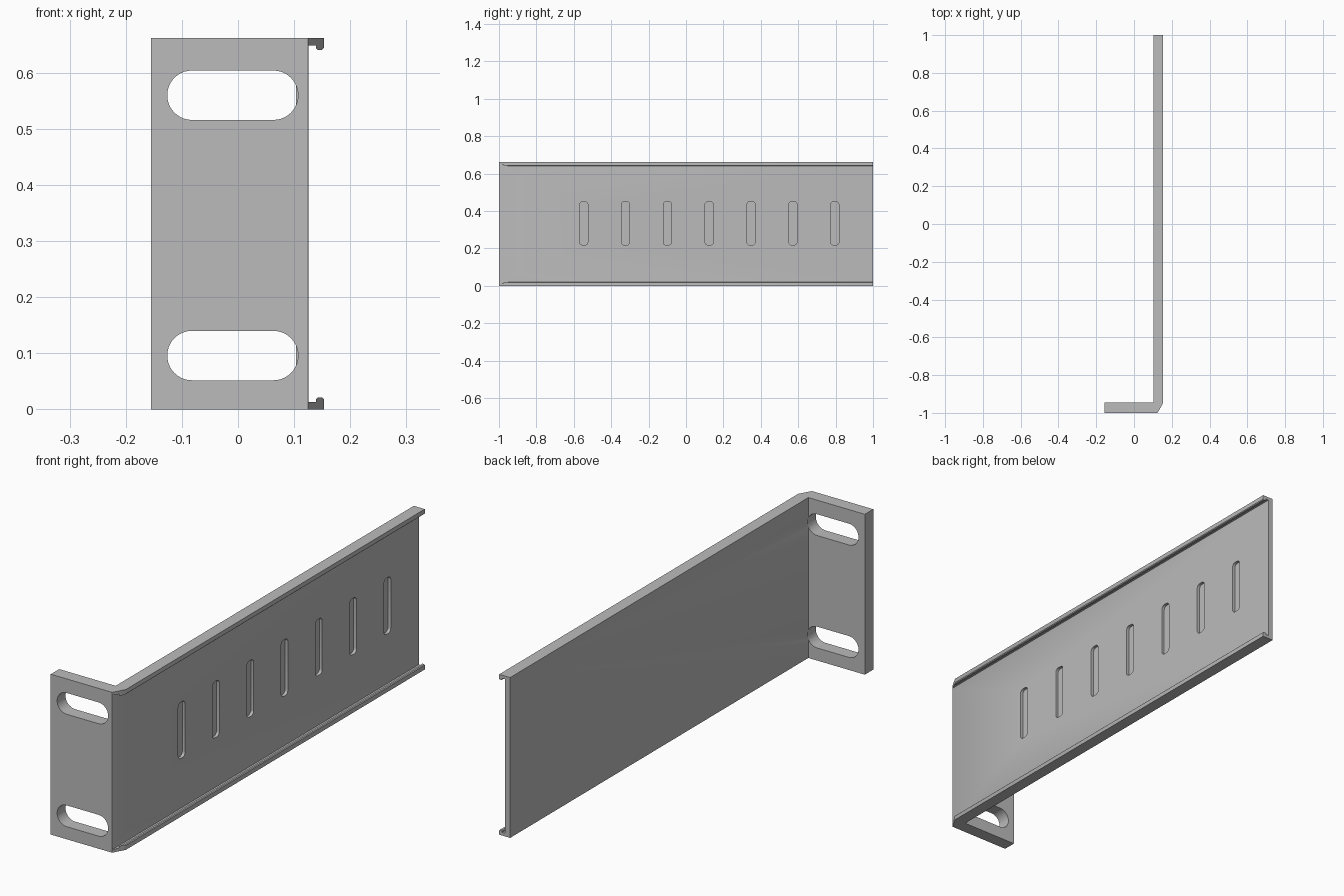
import bpy, bmesh, math

cube = bpy.data.objects.get("Cube")
if cube:
    bpy.data.objects.remove(cube, do_unlink=True)

HEIGHT = 0.662

steel = bpy.data.materials.new("grey_steel")
steel.use_nodes = True
GREY = (0.5, 0.5, 0.5, 1)
steel.diffuse_color = GREY
steel.node_tree.nodes["Principled BSDF"].inputs["Base Color"].default_value = GREY


def prism(name, outline, axis, lo, hi):
    """Extrude a 2D outline along the given axis from lo to hi."""
    def place(p, d):
        co = list(p)
        co.insert(axis, d)
        return co
    bm = bmesh.new()
    rings = [[bm.verts.new(place(p, d)) for p in outline] for d in (lo, hi)]
    for ring in rings:
        bm.faces.new(ring)
    n = len(outline)
    for i in range(n):
        j = (i + 1) % n
        bm.faces.new((rings[0][i], rings[0][j], rings[1][j], rings[1][i]))
    bmesh.ops.recalc_face_normals(bm, faces=bm.faces)
    mesh = bpy.data.meshes.new(name)
    bm.to_mesh(mesh)
    bm.free()
    mesh.materials.append(steel)
    obj = bpy.data.objects.new(name, mesh)
    bpy.context.collection.objects.link(obj)
    return obj


def rounded_rect(a0, a1, b0, b1, r, steps=10):
    corners = ((a1 - r, b1 - r), (a0 + r, b1 - r), (a0 + r, b0 + r), (a1 - r, b0 + r))
    pts = []
    for k, (a, b) in enumerate(corners):
        for s in range(steps + 1):
            t = math.pi / 2 * (k + s / steps)
            pts.append((a + r * math.cos(t), b + r * math.sin(t)))
    return pts


def cut(target, cutter):
    mod = target.modifiers.new("cut", "BOOLEAN")
    mod.operation = "DIFFERENCE"
    mod.solver = "EXACT"
    mod.object = cutter
    bpy.context.view_layer.objects.active = target
    bpy.ops.object.modifier_apply(modifier=mod.name)
    bpy.data.objects.remove(cutter, do_unlink=True)


# L-shaped body: mounting ear, bevelled corner and long side plate
bracket = prism("bracket", [(-0.155, -1), (0.125, -1), (0.153, -0.95), (0.153, 1),
                            (0.103, 1), (0.103, -0.945), (-0.155, -0.945)], 2, 0, HEIGHT)

# channel along the outer face, leaving hooked flanges at top and bottom
lip = [(0.1255, 0.013), (0.139, 0.013), (0.139, 0.018), (0.142, 0.021),
       (0.150, 0.021), (0.153, 0.018), (0.2, 0.018)]
channel = lip + [(x, HEIGHT - z) for x, z in reversed(lip)]
cut(bracket, prism("channel_cutter", channel, 1, -1.1, 1.1))

# long mounting slots through the ear
for z in (0.096, 0.56):
    slot = rounded_rect(-0.126, 0.107, z - 0.044, z + 0.044, 0.0437)
    cut(bracket, prism("slot_cutter", slot, 1, -1.1, -0.943))

# row of shallow upright grooves on the side plate
for i in range(7):
    y = -0.547 + i * 0.2237
    groove = rounded_rect(y - 0.022, y + 0.022, 0.218, 0.45, 0.016, 6)
    cut(bracket, prism("groove_cutter", groove, 0, 0.113, 0.14))

# smooth the slot ends, keep the folded edges sharp
bpy.ops.object.select_all(action="DESELECT")
bracket.select_set(True)
bpy.context.view_layer.objects.active = bracket
bpy.ops.object.shade_smooth_by_angle(angle=math.radians(30))
